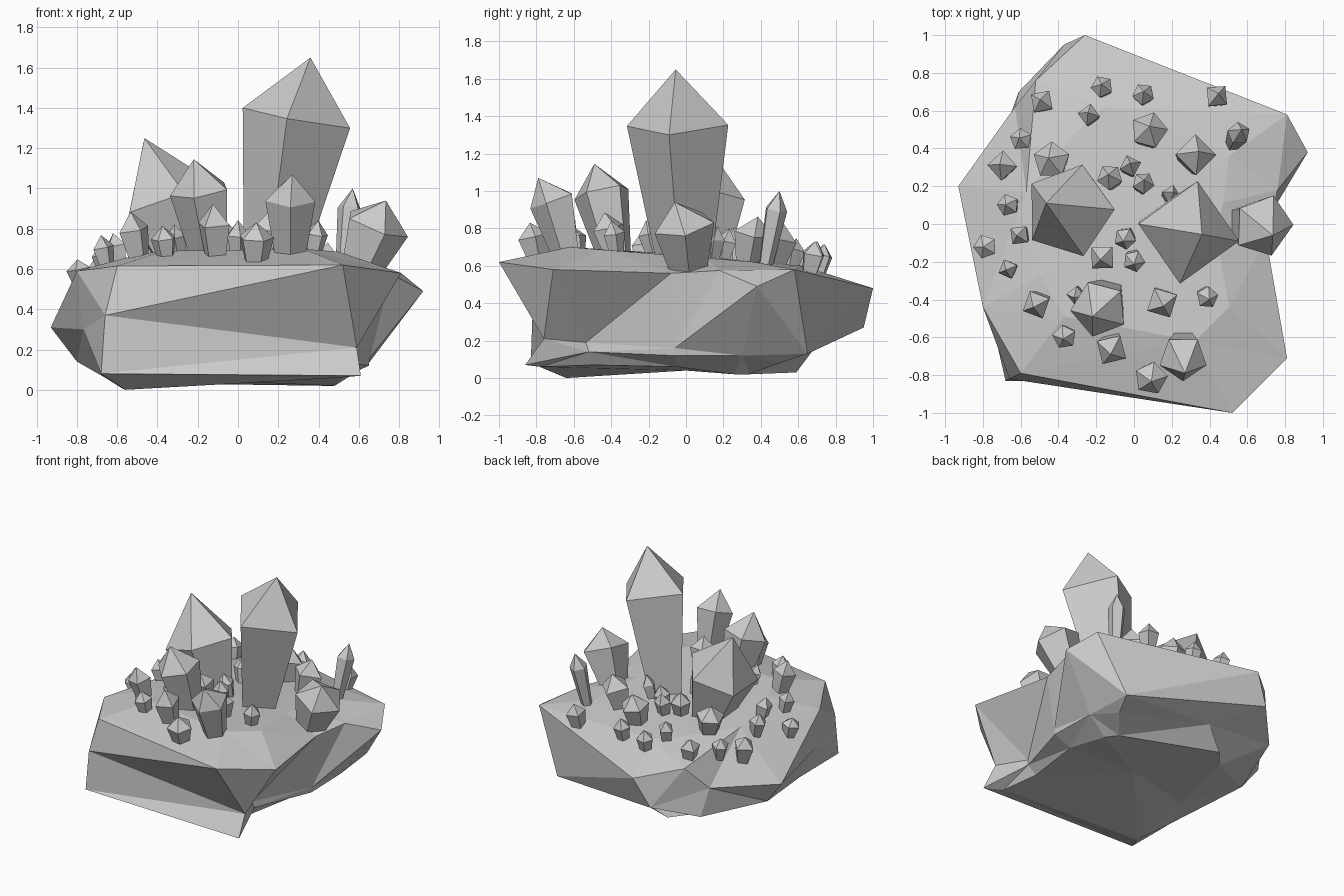
import bpy, bmesh, math
from math import cos, sin, tau
from mathutils import Vector
from mathutils.bvhtree import BVHTree

if "Cube" in bpy.data.objects:
    bpy.data.objects.remove(bpy.data.objects["Cube"], do_unlink=True)

# Single stone colour
stone = bpy.data.materials.new("stone_grey")
stone.use_nodes = True
grey = (0.6, 0.6, 0.6, 1.0)
stone.diffuse_color = grey
stone.node_tree.nodes["Principled BSDF"].inputs["Base Color"].default_value = grey


def finish(bm, name):
    """Turn a bmesh into a flat shaded object with the stone material."""
    bmesh.ops.recalc_face_normals(bm, faces=bm.faces)
    mesh = bpy.data.meshes.new(name)
    bm.to_mesh(mesh)
    mesh.materials.append(stone)
    obj = bpy.data.objects.new(name, mesh)
    bpy.context.collection.objects.link(obj)


def bridge(bm, lower, upper):
    """Join two closed loops of vertices that have the same count."""
    count = len(lower)
    for i in range(count):
        j = (i + 1) % count
        bm.faces.new((lower[i], lower[j], upper[j], upper[i]))


def fan(bm, loop, tip):
    """Close a loop of vertices with triangles meeting at one point."""
    for i, vert in enumerate(loop):
        bm.faces.new((vert, loop[(i + 1) % len(loop)], tip))


# Rock outlines, counter-clockwise from the front left-hand corner
rim = [(.52, -1, .62), (.81, -.71, .58), (.7, -.08, .56), (.76, .18, .575),
       (.81, .58, .58), (-.26, 1, .48), (-.52, .76, .53), (-.57, .17, .63),
       (-.8, -.44, .59), (-.6, -.79, .615)]
waist = [(.59, -.76, .21), (.49, -.535, .19), (.655, -.06, .16), (.92, .38, .49),
         (.61, .65, .13), (-.37, .95, .27), (-.63, .62, .36), (-.93, .2, .31),
         (-.77, -.44, .3), (-.66, -.82, .37)]
base = [(.61, -.86, .07), (.5, -.52, .14), (.65, -.06, .12), (.64, .3, .12),
        (.55, .5, .08), (-.1, .68, .15), (-.61, .7, .17), (-.8, .18, .14),
        (-.66, -.4, .06), (-.68, -.83, .08)]
belly = [(.5, -.78, .06), (.45, -.5, .07), (.52, -.05, .06), (.48, .26, .02),
         (.42, .34, .02), (-.26, .59, .03), (-.38, .45, .035), (-.53, -.14, .06),
         (-.58, -.55, .01), (-.56, -.64, 0)]


def build_rock():
    bm = bmesh.new()
    # The crown follows the rim inward and slopes down to the back
    crown = [(x * .62, y * .62, .65 - .05 * y) for x, y, z in rim]
    loops = [[bm.verts.new(p) for p in ring]
             for ring in (belly, base, waist, rim, crown)]
    for lower, upper in zip(loops, loops[1:]):
        bridge(bm, lower, upper)
    fan(bm, loops[0], bm.verts.new((0, 0, .04)))
    fan(bm, loops[-1], bm.verts.new((0, 0, .66)))
    bmesh.ops.triangulate(bm, faces=bm.faces, quad_method='SHORT_EDGE')
    finish(bm, "rock_base")
    return bm


def crystal(name, foot, shoulder, tip, radius, sides, turn, taper=.6):
    """Crystal that widens from its foot to a shoulder, then comes to a point."""
    foot, shoulder, tip = Vector(foot), Vector(shoulder), Vector(tip)
    lean = Vector((0, 0, 1)).rotation_difference(tip - foot)
    bm = bmesh.new()

    def ring(size, centre):
        verts = []
        for i in range(sides):
            angle = turn + tau * i / sides
            offset = Vector((cos(angle), sin(angle), 0)) * size
            verts.append(bm.verts.new(centre + lean @ offset))
        return verts

    bottom, top = ring(radius * taper, foot), ring(radius, shoulder)
    bridge(bm, bottom, top)
    fan(bm, top, bm.verts.new(tip))
    bm.faces.new(bottom[::-1])
    finish(bm, name)
    bm.free()


rock = build_rock()
surface = BVHTree.FromBMesh(rock)

# Main crystals with individual lean
crystal("tall_crystal", (.17, -.01, .6), (.29, -.045, 1.35), (.36, -.055, 1.65),
        .275, 4, -.17, .53)
crystal("broad_crystal", (-.24, .08, .58), (-.345, .07, .94), (-.465, .11, 1.25),
        .255, 5, .02, .55)
crystal("front_right_crystal", (-.13, -.37, .6), (-.185, -.45, .99), (-.22, -.49, 1.145),
        .155, 5, .7, .55)
crystal("front_left_crystal", (.26, -.62, .6), (.26, -.71, .95), (.27, -.79, 1.07),
        .13, 5, -math.pi / 2, .52)
crystal("side_crystal", (.58, .02, .54), (.685, -.01, .82), (.735, -.06, .94),
        .17, 5, 0, .55)
crystal("slim_crystal", (.52, .42, .58), (.555, .48, .9), (.57, .5, 1),
        .062, 5, .4)

# Shards: shoulder x, y, radius, height of the tip above the rock
shards = [
    (.33, .37, .11, .24), (.08, .5, .1, .22), (-.12, -.67, .09, .25),
    (.09, -.82, .09, .18), (.15, -.42, .09, .2), (.39, -.39, .06, .16),
    (-.7, .31, .08, .16), (-.44, .34, .1, .2), (-.49, .65, .07, .14),
    (-.6, .45, .06, .12), (-.52, -.43, .08, .22), (-.37, -.6, .065, .14),
    (-.31, -.38, .05, .14), (-.67, .1, .06, .14), (-.61, -.06, .06, .14),
    (-.79, -.12, .065, .1), (-.67, -.24, .055, .14), (-.17, .73, .06, .14),
    (-.24, .58, .06, .14), (.05, .69, .06, .15), (.44, .68, .07, .16),
    (-.13, .25, .07, .17), (-.02, .31, .06, .16), (.05, .22, .06, .16),
    (.2, .16, .05, .17), (-.05, -.08, .06, .17), (-.17, -.18, .08, .17),
    (0, -.2, .06, .17)]
for n, (x, y, radius, height) in enumerate(shards):
    hit = surface.ray_cast(Vector((x * .95, y * .95, 2)), Vector((0, 0, -1)))[0]
    # Each shard leans away from the middle of the rock
    outward = Vector((x, y, 0)).normalized() * height * .2
    foot = Vector((x, y, hit.z - .04)) - outward
    tip = Vector((x, y, hit.z + height)) + outward * .4
    crystal(f"shard_{n + 1}", foot, foot.lerp(tip, .66), tip, radius,
            4 + n % 2, n * 1.3)
rock.free()
